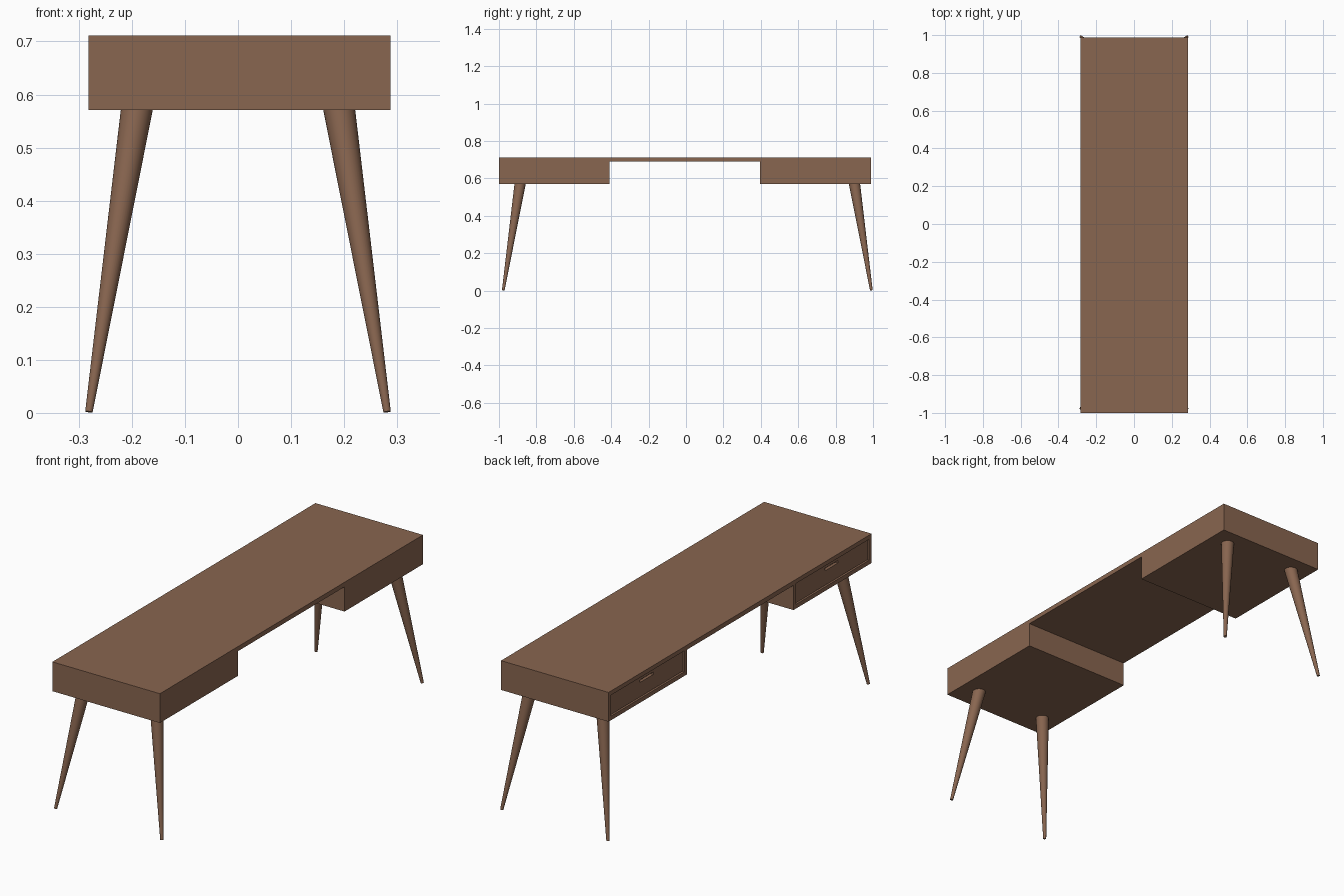
import bpy
import bmesh
from mathutils import Vector

cube = bpy.data.objects.get("Cube")
if cube:
    bpy.data.objects.remove(cube, do_unlink=True)

# Single wood colour
wood = bpy.data.materials.new("walnut brown")
wood.use_nodes = True
wood.diffuse_color = (0.25, 0.132, 0.08, 1)
wood.node_tree.nodes["Principled BSDF"].inputs["Base Color"].default_value = wood.diffuse_color

X0, X1 = -0.282, 0.287          # drawer side, plain side
Y0, Y1 = -1.0, 0.988            # ends of the top
GAP0, GAP1 = -0.41, 0.395       # knee space between the pedestals
BOTTOM, SLAB, TOP = 0.571, 0.689, 0.711
FRAME = 0.02


def finish(name, bm):
    bmesh.ops.recalc_face_normals(bm, faces=bm.faces)
    mesh = bpy.data.meshes.new(name)
    bm.to_mesh(mesh)
    bm.free()
    mesh.materials.append(wood)
    obj = bpy.data.objects.new(name, mesh)
    bpy.context.collection.objects.link(obj)
    return obj


def box(name, low, high):
    bm = bmesh.new()
    bmesh.ops.create_cube(bm, size=1)
    low, high = Vector(low), Vector(high)
    for v in bm.verts:
        v.co = (low + high) / 2 + v.co * (high - low)
    return finish(name, bm)


def cut(target, cutter):
    mod = target.modifiers.new("cut", "BOOLEAN")
    mod.object = cutter
    mod.operation = "DIFFERENCE"
    mod.solver = "EXACT"
    bpy.context.view_layer.objects.active = target
    bpy.ops.object.modifier_apply(modifier=mod.name)
    bpy.data.objects.remove(cutter, do_unlink=True)


# Desk body: bridge-shaped profile extruded across the depth
profile = [(Y0, BOTTOM), (GAP0, BOTTOM), (GAP0, SLAB), (GAP1, SLAB),
           (GAP1, BOTTOM), (Y1, BOTTOM), (Y1, TOP), (Y0, TOP)]
bm = bmesh.new()
face = bm.faces.new([bm.verts.new((X0, y, z)) for y, z in profile])
side = bmesh.ops.extrude_face_region(bm, geom=[face])["geom"]
bmesh.ops.translate(bm, vec=(X1 - X0, 0, 0),
                    verts=[g for g in side if isinstance(g, bmesh.types.BMVert)])
body = finish("desk_body", bm)

# Recessed drawers with a finger slot, one in each pedestal
for name, a, b in (("front", Y0, GAP0), ("back", GAP1, Y1)):
    a, b = a + FRAME, b - FRAME
    low, high = BOTTOM + FRAME, TOP - FRAME
    cut(body, box("opening_cutter", (X0 - 0.1, a, low), (X0 + 0.04, b, high)))
    g = 0.003
    drawer = box(name + "_drawer", (X0 + 0.006, a + g, low + g), (X0 + 0.04, b - g, high - g))
    mid = (a + b) / 2
    cut(drawer, box("slot_cutter", (X0 - 0.1, mid - 0.05, 0.663), (X0 + 0.02, mid + 0.05, 0.675)))


# Splayed, tapered round legs
def leg(name, foot, top):
    foot, top = Vector(foot), Vector(top)
    axis = top - foot
    bm = bmesh.new()
    bmesh.ops.create_cone(bm, cap_ends=True, segments=32, radius1=0.007,
                          radius2=0.03, depth=axis.length)
    turn = Vector((0, 0, 1)).rotation_difference(axis)
    for v in bm.verts:
        v.co = turn @ v.co + (foot + top) / 2
    obj = finish(name, bm)
    bpy.ops.object.select_all(action="DESELECT")
    obj.select_set(True)
    bpy.context.view_layer.objects.active = obj
    bpy.ops.object.shade_smooth_by_angle()


for sx, xname in ((1, "left"), (-1, "right")):
    for sy, yname in ((-1, "front"), (1, "back")):
        leg(f"{yname}_{xname}_leg",
            (sx * 0.281, sy * 0.984 + 0.007, 0.002),
            (sx * 0.19, sy * 0.893 + 0.007, BOTTOM + 0.006))
